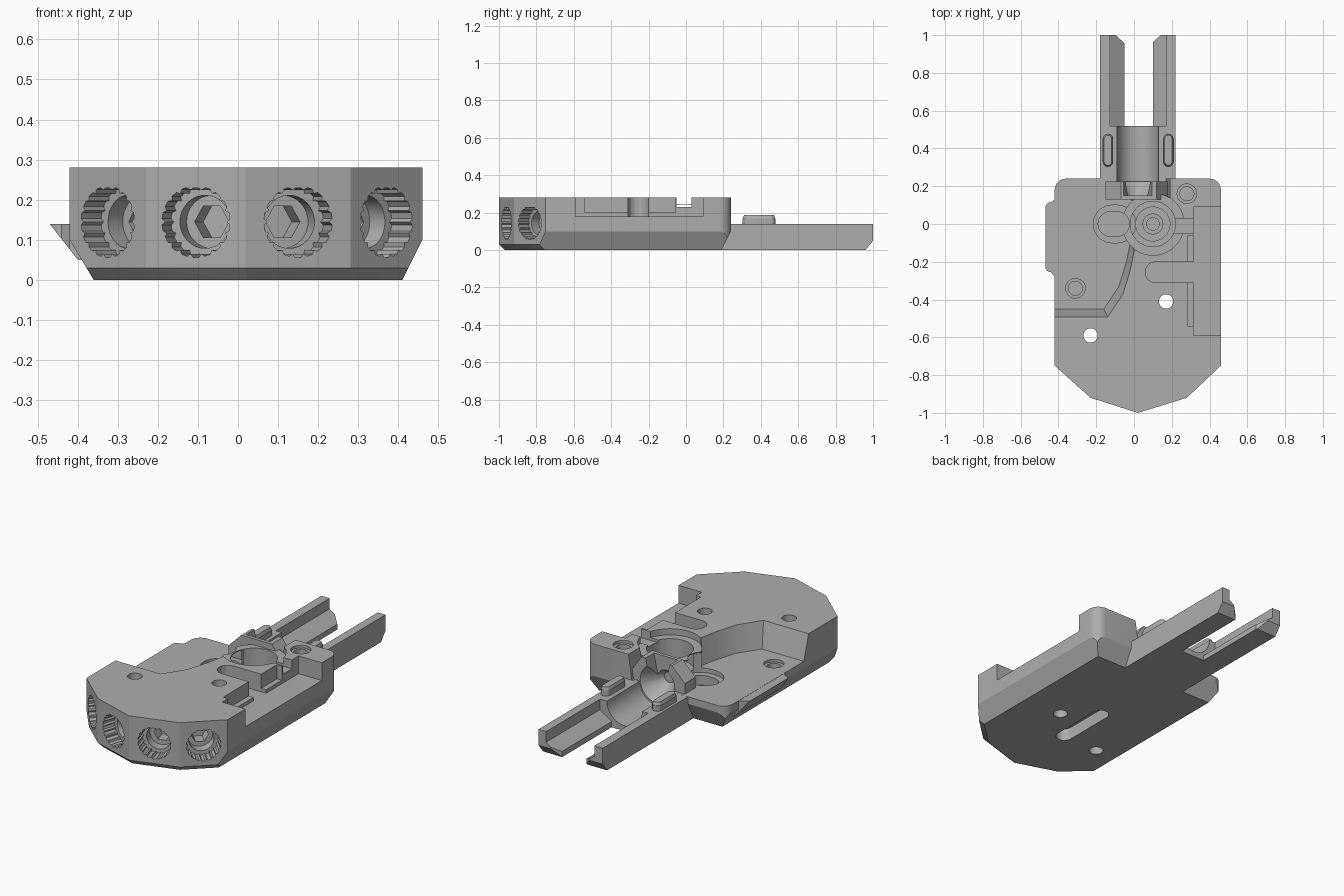
import bpy, bmesh
from math import sin, cos, pi, radians
from mathutils import Matrix, Vector

cube = bpy.data.objects.get("Cube")
if cube:
    bpy.data.objects.remove(cube, do_unlink=True)

grey = bpy.data.materials.new("plain grey")
grey.use_nodes = True
colour = (0.42, 0.42, 0.42, 1)
grey.diffuse_color = colour
grey.node_tree.nodes["Principled BSDF"].inputs["Base Color"].default_value = colour

ALONG_Y = Matrix.Rotation(-pi / 2, 4, 'X') @ Matrix.Scale(-1, 4, (0, 1, 0))  # profile xz, depth +y


def arc(cx, cy, r, a0, a1, n=8):
    return [(cx + r * cos(radians(a0 + (a1 - a0) * i / n)),
             cy + r * sin(radians(a0 + (a1 - a0) * i / n))) for i in range(n + 1)]


def circle(cx, cy, r, n=40):
    return arc(cx, cy, r, 0, 360, n)[:-1]


def stadium(x0, x1, y, r):
    return arc(x0, y, r, 90, 270, 12) + arc(x1, y, r, -90, 90, 12)


def rect(x0, x1, y0, y1):
    return [(x0, y0), (x1, y0), (x1, y1), (x0, y1)]


def prism(name, pts, z0, z1, mat=None, shift=(0, 0), planes=(), top=None):
    """Extruded profile; shift or top slopes the walls, planes trim it."""
    bm = bmesh.new()
    top = top or [(x + shift[0], y + shift[1]) for x, y in pts]
    low = [bm.verts.new((x, y, z0)) for x, y in pts]
    high = [bm.verts.new((x, y, z1)) for x, y in top]
    bm.faces.new(low[::-1])
    bm.faces.new(high)
    for i in range(len(pts)):
        j = (i + 1) % len(pts)
        bm.faces.new((low[i], low[j], high[j], high[i]))
    if mat:
        bm.transform(mat)
    for co, no in planes:
        cut = bmesh.ops.bisect_plane(bm, geom=bm.verts[:] + bm.edges[:] + bm.faces[:],
                                     plane_co=co, plane_no=no, clear_outer=True)
        bmesh.ops.contextual_create(bm, geom=[g for g in cut["geom_cut"]
                                              if isinstance(g, bmesh.types.BMEdge)])
    bmesh.ops.recalc_face_normals(bm, faces=bm.faces[:])
    me = bpy.data.meshes.new(name)
    bm.to_mesh(me)
    bm.free()
    me.materials.append(grey)
    ob = bpy.data.objects.new(name, me)
    bpy.context.collection.objects.link(ob)
    return ob


def combine(ob, other, op):
    mod = ob.modifiers.new(op, 'BOOLEAN')
    mod.operation, mod.solver, mod.object = op, 'EXACT', other
    bpy.context.view_layer.objects.active = ob
    bpy.ops.object.modifier_apply(modifier=mod.name)
    bpy.data.objects.remove(other, do_unlink=True)


def cut(ob, *args, **kw):
    combine(ob, prism("cutter", *args, **kw), 'DIFFERENCE')


def add(ob, *args, **kw):
    combine(ob, prism("addition", *args, **kw), 'UNION')


# Main block with faceted nose, rounded rear corners and chamfered underside
nose = [(-0.42, -0.75), (-0.23, -0.92), (0.02, -1.0), (0.28, -0.92), (0.46, -0.75)]
outline = nose + arc(0.4, 0.18, 0.06, 0, 90) + arc(-0.36, 0.18, 0.06, 90, 180)
planes = [((-0.42, 0, 0.1), (-0.1, 0, -0.06)), ((0.46, 0, 0.1), (0.1, 0, -0.05)),
          ((0, 0.24, 0.1), (0, 0.1, -0.05))]
facets = []
for a, b in zip(nose, nose[1:]):
    d = Vector((b[0] - a[0], b[1] - a[1], 0)).normalized()
    n = Vector((d.y, -d.x, 0))
    mid = Vector(((a[0] + b[0]) / 2, (a[1] + b[1]) / 2, 0.145))
    facets.append((mid, n))
    planes.append(((a[0], a[1], 0.03), (n.x, n.y, -1)))
body = prism("main_body", outline, 0, 0.28, planes=planes)

# Low open deck on one side
deck = [(-0.7, -0.45), (-0.16, -0.45), (-0.08, -0.33), (-0.04, -0.2), (-0.02, -0.1),
        (0.1, 0), (0.17, 0.1), (0.17, 0.5), (-0.7, 0.5)]
cut(body, deck, 0.14, 0.34, shift=(0.03, -0.06))

# Side lip of the deck
lip = [(-0.3, 0.13), (-0.42, 0.13)] + arc(-0.44, 0.085, 0.03, 90, 180, 4) \
    + arc(-0.44, -0.225, 0.03, 180, 270, 4) + [(-0.42, -0.28), (-0.3, -0.28)]
add(body, lip, 0.05, 0.139, planes=[((-0.47, 0, 0.14), (-0.14, 0, -0.11))])

# Twin rails with a bevelled end
add(body, rect(-0.18, 0.22, 0.12, 1.0), 0, 0.1395,
    planes=[((0, 1, 0.05), (0, 0.05, -0.04))])
cut(body, rect(-0.05, 0.10, 0.52, 1.1), -0.1, 0.3)
for s in (-1, 1):
    x = lambda v: 0.022 + s * v
    cut(body, [(x(0), 0.03), (x(0.075), 0.03), (x(0.15), 0.08), (x(0.15), 0.3), (x(0), 0.3)],
        0.52, 1.1, ALONG_Y)
    cut(body, [(x(0.13), 1.01), (x(0.07), 0.955), (x(0.05), 0.955), (x(0.05), 1.01)], -0.1, 0.3)
    # Raised rail studs
    stud = [arc(x(0.16), 0.45, r, 0, 180, 6) + arc(x(0.16), 0.33, r, 180, 360, 6)
            for r in (0.028, 0.02)]
    add(body, stud[0], 0.12, 0.17)
    add(body, stud[0], 0.165, 0.187, top=stud[1])

# Round seat and funnel block at the head of the channel
cut(body, circle(0.1, 0, 0.165), 0.245, 0.4)
add(body, circle(0.1, 0, 0.164), 0.05, 0.245)
add(body, [(-0.15, 0.1), (0.19, 0.1), (0.19, 0.18), (0.12, 0.279), (-0.07, 0.279), (-0.15, 0.2)],
    0.13, 0.225, ALONG_Y)
cut(body, circle(0.02, 0.15, 0.03, 24), 0.12, 0.23, ALONG_Y, top=circle(0.02, 0.15, 0.112, 24))
cut(body, [(-0.03, 0.16), (0.07, 0.16), (0.12, 0.4), (-0.08, 0.4)], 0.15, 0.3, ALONG_Y)

# Half-round channel
cut(body, circle(0.02, 0.14, 0.11), 0.225, 0.521, ALONG_Y)

# Stepped round pocket with a centre post
cut(body, circle(0.1, 0, 0.12), 0.13, 0.4)
cut(body, circle(0.1, 0, 0.09), 0.09, 0.4)
add(body, circle(0.1, 0, 0.055), 0.05, 0.13)
cut(body, circle(0.1, 0, 0.033), 0.04, 0.4)
cut(body, rect(0.19, 0.34, -0.05, 0.03), 0.23, 0.4)

# Oval pocket in the deck
cut(body, stadium(-0.115, -0.09, 0, 0.1), 0.115, 0.24)
cut(body, stadium(-0.125, -0.09, 0, 0.065), 0.06, 0.3)

# Side shelf, its step and the slot leading inward
cut(body, rect(0.315, 0.7, -0.59, 0.09), 0.18, 0.4)
cut(body, rect(0.285, 0.33, -0.54, -0.06), 0.2, 0.4)
cut(body, arc(0.115, -0.255, 0.055, 90, 270) + [(0.34, -0.31), (0.34, -0.2)], 0.18, 0.4)

# Screw holes, and the blind slot underneath
for x, y in ((0.17, -0.41), (-0.23, -0.59)):
    cut(body, circle(x, y, 0.038, 24), -0.1, 0.4)
for x, y, z in ((-0.31, -0.34, 0.14), (0.28, 0.16, 0.28)):
    cut(body, circle(x, y, 0.052, 24), z - 0.015, 0.4)
    cut(body, circle(x, y, 0.037, 24), z - 0.09, 0.4)
cut(body, [(y, x - 0.43) for x, y in stadium(-0.15, 0.15, 0, 0.045)][::-1], -0.1, 0.07)

# Ribbed sockets in the nose, each with a stepped bore and a hexagonal seat
ribbed = []
for i in range(72):
    r = 0.081 if i % 4 == 0 else 0.089
    ribbed.append((r * cos(i * pi / 36), min(r * sin(i * pi / 36), 0.084)))
for mid, n in facets:
    aim = Matrix.Translation(mid) @ n.to_track_quat('Z', 'Y').to_matrix().to_4x4()
    cut(body, ribbed, -0.075, 0.1, aim)
    cut(body, circle(0, 0, 0.066, 32), -0.13, 0, aim)
    cut(body, circle(0, 0, 0.045, 6), -0.2, 0, aim)

# Soft shading on the curved walls only
body.select_set(True)
bpy.context.view_layer.objects.active = body
bpy.ops.object.shade_smooth_by_angle(angle=radians(20))
